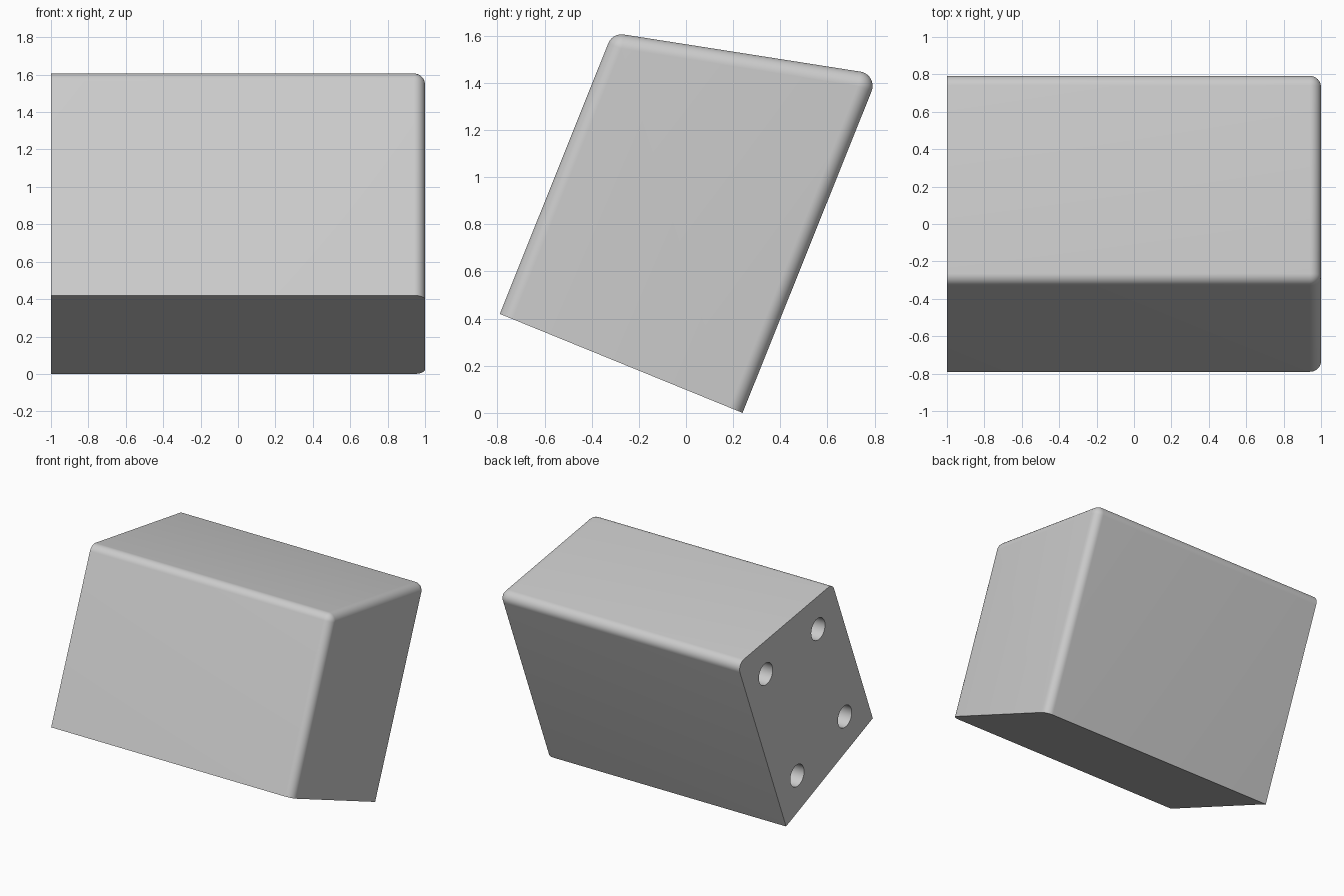
import bpy, bmesh, math
from mathutils import Vector

cube = bpy.data.objects.get("Cube")
if cube:
    bpy.data.objects.remove(cube, do_unlink=True)

RADIUS = 0.06
ARC_STEPS = 10

grey = bpy.data.materials.new("light_grey")
grey.use_nodes = True
colour = (0.6, 0.6, 0.6, 1)
grey.diffuse_color = colour
grey.node_tree.nodes["Principled BSDF"].inputs["Base Color"].default_value = colour

# Corners of the tilted side profile (y, z)
front_low = Vector((-0.79, 0.42))
back_low = Vector((0.24, 0.0))
back_top = Vector((0.816, 1.436))
front_top = Vector((-0.312, 1.613))


def fillet(before, corner, after, radius):
    """Points of a round arc replacing a corner."""
    a, b = (before - corner).normalized(), (after - corner).normalized()
    half = a.angle(b) / 2
    centre = corner + (a + b).normalized() * radius / math.sin(half)
    start = (corner + a * radius / math.tan(half) - centre).normalized()
    end = (corner + b * radius / math.tan(half) - centre).normalized()
    return [centre + start.slerp(end, i / ARC_STEPS) * radius
            for i in range(ARC_STEPS + 1)]


profile = [front_low, back_low]
profile += fillet(back_low, back_top, front_top, RADIUS * 1.02)
profile += fillet(back_top, front_top, front_low, RADIUS * 1.02)

# Block: profile extruded along x, rounded on its +x end except at the base
bm = bmesh.new()
flat_end = bm.faces.new([bm.verts.new((-1, p.x, p.y)) for p in profile])
grown = bmesh.ops.extrude_face_region(bm, geom=[flat_end], use_keep_orig=True)["geom"]
bmesh.ops.translate(bm, vec=(2, 0, 0),
                    verts=[g for g in grown if isinstance(g, bmesh.types.BMVert)])
bmesh.ops.recalc_face_normals(bm, faces=bm.faces)
low_points = [Vector((1, p.x, p.y)) for p in (front_low, back_low)]


def is_base(edge):
    return all(any((v.co - p).length < 1e-4 for p in low_points) for v in edge.verts)


rim = [e for e in bm.edges if all(v.co.x > 0.99 for v in e.verts) and not is_base(e)]
bmesh.ops.bevel(bm, geom=rim, offset=RADIUS, offset_type='OFFSET', segments=ARC_STEPS,
                profile=0.5, affect='EDGES', clamp_overlap=False)
mesh = bpy.data.meshes.new("block")
bm.to_mesh(mesh)
bm.free()
mesh.materials.append(grey)
block = bpy.data.objects.new("block", mesh)
bpy.context.collection.objects.link(block)

# Four mounting holes in the flat end, measured along and up from the base
along = (back_low - front_low).normalized()
up = Vector((-along.y, along.x))
for u, v in ((0.255, 0.255), (0.865, 0.258), (0.255, 1.095), (0.868, 1.237)):
    centre = front_low + along * u + up * v
    bpy.ops.mesh.primitive_cylinder_add(
        vertices=40, radius=0.082, depth=0.8,
        location=(-1, centre.x, centre.y), rotation=(0, math.pi / 2, 0))
    cutter = bpy.context.object
    cutter.name = "hole_cutter"
    cutter.data.materials.append(grey)
    cut = block.modifiers.new("mounting_hole", 'BOOLEAN')
    cut.operation, cut.solver, cut.object = 'DIFFERENCE', 'EXACT', cutter
    bpy.ops.object.select_all(action='DESELECT')
    block.select_set(True)
    bpy.context.view_layer.objects.active = block
    bpy.ops.object.modifier_apply(modifier=cut.name)
    bpy.data.objects.remove(cutter, do_unlink=True)

bpy.ops.object.shade_smooth_by_angle(angle=math.radians(30))
